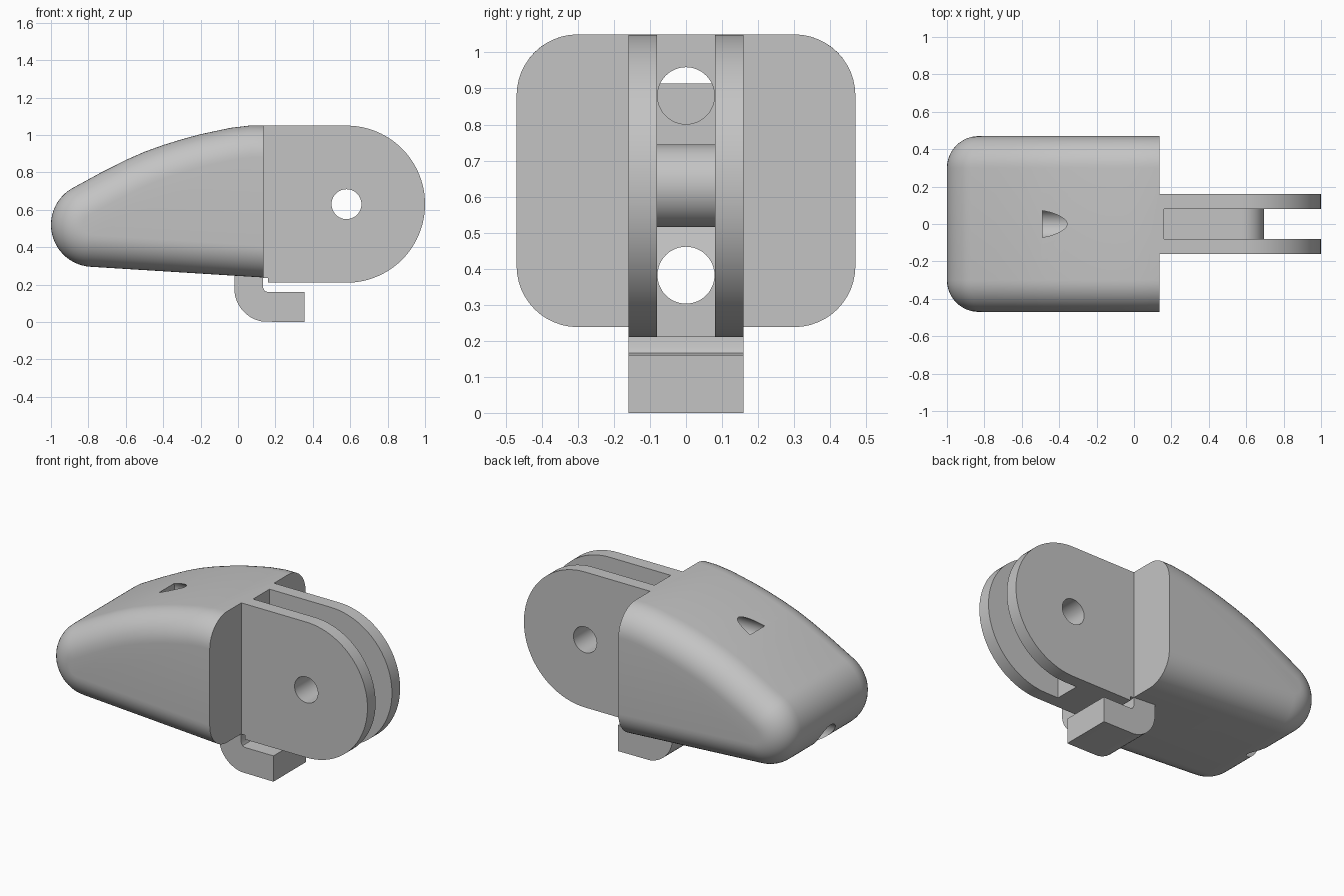
import bpy, bmesh
from math import sin, cos, pi, radians
from mathutils import Vector, Matrix

old = bpy.data.objects.get("Cube")
if old:
    bpy.data.objects.remove(old)

grey = bpy.data.materials.new("plain_grey")
grey.use_nodes = True
colour = (0.55, 0.55, 0.55, 1)
grey.diffuse_color = colour
grey.node_tree.nodes["Principled BSDF"].inputs["Base Color"].default_value = colour


def finish(name, bm):
    bmesh.ops.recalc_face_normals(bm, faces=bm.faces)
    mesh = bpy.data.meshes.new(name)
    bm.to_mesh(mesh)
    bm.free()
    mesh.materials.append(grey)
    obj = bpy.data.objects.new(name, mesh)
    bpy.context.collection.objects.link(obj)
    return obj


def layered(name, layers):
    """Solid from matching closed outlines stacked along y."""
    bm = bmesh.new()
    rings = [[bm.verts.new((x, y, z)) for x, z in pts] for y, pts in layers]
    n = len(rings[0])
    for a, b in zip(rings, rings[1:]):
        for i in range(n):
            j = (i + 1) % n
            bm.faces.new((a[i], a[j], b[j], b[i]))
    bm.faces.new(rings[0])
    bm.faces.new(rings[-1])
    return finish(name, bm)


def plate(name, pts, half):
    return layered(name, [(-half, pts), (half, pts)])


def arc(cx, cz, r, start, end, steps):
    angles = [radians(start + (end - start) * i / steps) for i in range(steps + 1)]
    return [(cx + r * cos(a), cz + r * sin(a)) for a in angles]


def rod(name, r, start, end):
    start, end = Vector(start), Vector(end)
    axis = end - start
    turn = axis.to_track_quat('Z', 'Y').to_matrix().to_4x4()
    bm = bmesh.new()
    bmesh.ops.create_cone(bm, cap_ends=True, segments=48, radius1=r, radius2=r,
                          depth=axis.length,
                          matrix=Matrix.Translation((start + end) / 2) @ turn)
    return finish(name, bm)


def combine(target, other, operation):
    other.hide_render = True
    mod = target.modifiers.new(operation.title(), 'BOOLEAN')
    mod.operation, mod.solver, mod.object = operation, 'EXACT', other
    bpy.context.view_layer.objects.active = target
    bpy.ops.object.modifier_apply(modifier=mod.name)
    bpy.data.objects.remove(other)


# Body: side outline with a domed top and round nose
BACK, HALF, ROUND = 0.135, 0.47, 0.17
outline = [(BACK, 1.05), (0.06, 1.05), (-0.04, 1.038), (-0.2, 1.004), (-0.3, 0.977),
           (-0.4, 0.946), (-0.5, 0.91), (-0.6, 0.866), (-0.74, 0.795)]
outline += arc(-0.775, 0.52, 0.225, 116, 267, 24) + [(BACK, 0.238)]
points = [Vector(p) for p in outline]
normals = []
for i, p in enumerate(points):
    d = points[min(i + 1, len(points) - 1)] - points[max(i - 1, 0)]
    normals.append(Vector((d.y, -d.x)).normalized())

# Rounded sides: inset the outline towards each side
layers = []
STEPS = 12
for side in (-1, 1):
    for k in range(STEPS + 1):
        t = pi / 2 * (k if side > 0 else STEPS - k) / STEPS
        ring = [p + n * ROUND * (1 - cos(t)) * (-1) for p, n in zip(points, normals)]
        ring[0].x = ring[-1].x = BACK
        layers.append((side * (HALF - ROUND + ROUND * sin(t)), [tuple(p) for p in ring]))
body = layered("fingertip_joint", layers)

# Knuckle: round-ended block, slotted into two lugs with a pivot boss
PX, PZ = 0.58, 0.63
knuckle = plate("knuckle",
                [(0.08, 0.4), (BACK, 0.236), (0.16, 0.236), (0.16, 0.21)]
                + arc(PX, PZ, 0.42, -90, 90, 48) + [(BACK, 1.05), (0.08, 0.98)], 0.16)
slot = plate("slot_cutter",
             [(0.16, 1.3), (0.16, 0.745)] + arc(PX, PZ, 0.115, 90, -90, 32)
             + [(0.46, 0.515), (0.49, 0.38), (0.49, 0.1), (1.2, 0.1), (1.2, 1.3)], 0.08)
combine(knuckle, slot, 'DIFFERENCE')

# Hook under the back edge
hook = plate("hook",
             [(-0.02, 0.35), (-0.02, 0.17)] + arc(0.16, 0.18, 0.18, 185, 262, 10)
             + [(0.355, 0), (0.355, 0.16), (0.16, 0.16), (0.143, 0.166),
                (0.134, 0.185), (0.134, 0.35)], 0.16)

combine(body, knuckle, 'UNION')
combine(body, hook, 'UNION')

# Pivot hole and the two cord holes
for name, r, start, end in (
        ("pivot_hole", 0.08, (PX, -0.5, PZ), (PX, 0.5, PZ)),
        ("lower_cord_hole", 0.079, (-1.3, 0, 0.382), (0.55, 0, 0.382)),
        ("upper_cord_hole", 0.079, (-0.49, 0, 0.88), (0.3, 0, 0.88))):
    combine(body, rod(name, r, start, end), 'DIFFERENCE')

bpy.ops.object.select_all(action='DESELECT')
body.select_set(True)
bpy.context.view_layer.objects.active = body
bpy.ops.object.shade_smooth_by_angle(angle=radians(30))
